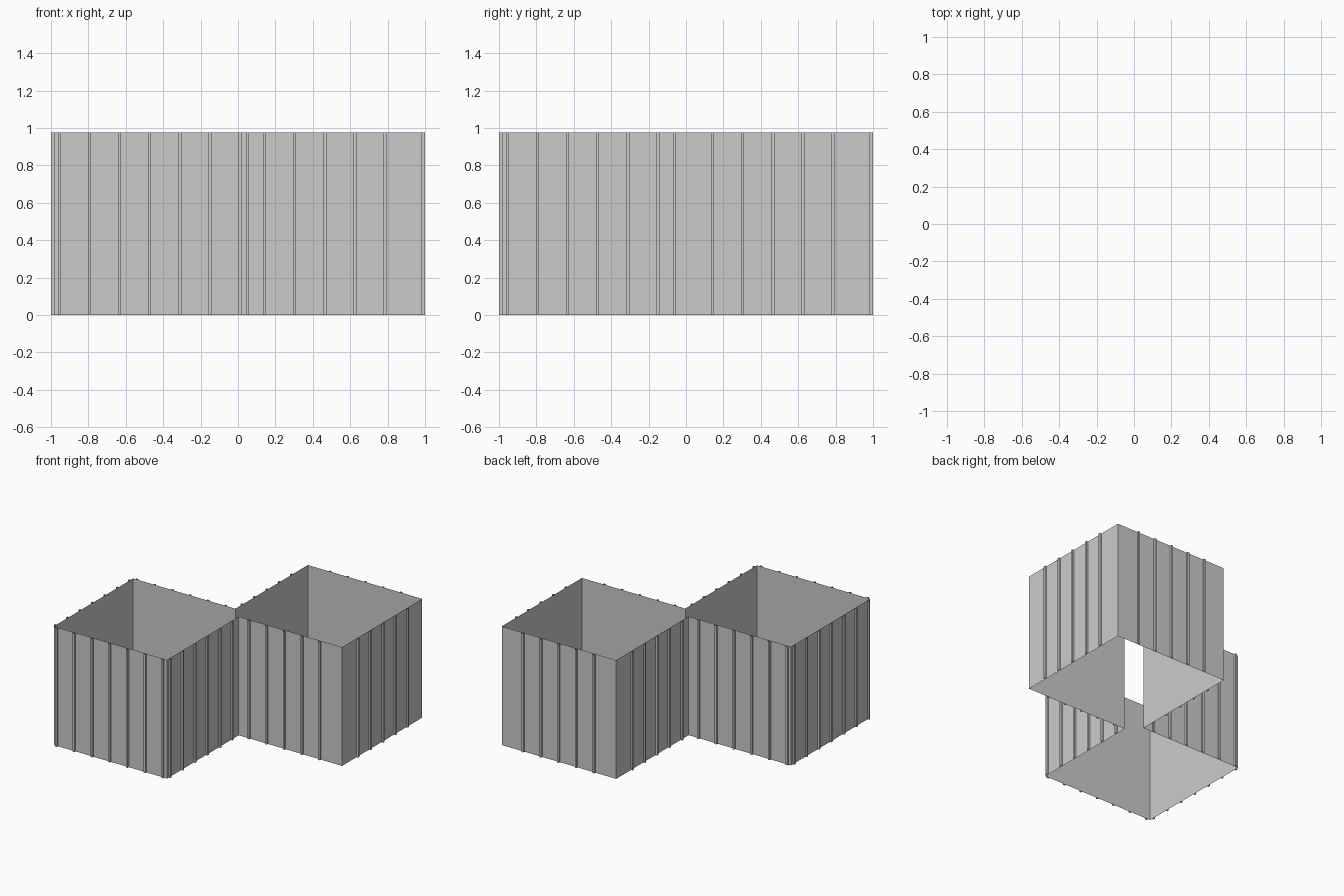
import bpy, bmesh

if "Cube" in bpy.data.objects:
    bpy.data.objects.remove(bpy.data.objects["Cube"])

HEIGHT = 0.975
RIB_W, RIB_D = 0.016, 0.015
A0, A1 = -0.985, 0.045      # front-left cell extents (same in x and y)
B0, B1 = -0.055, 0.985      # back-right cell extents
PITCH = 0.161


def sheets(name, paths, closed=False):
    """Raise thin open-ended sheets from plan outlines."""
    bm = bmesh.new()
    for path in paths:
        low = [bm.verts.new((x, y, 0)) for x, y in path]
        top = [bm.verts.new((x, y, HEIGHT)) for x, y in path]
        n = len(path)
        for i in range(n if closed else n - 1):
            j = (i + 1) % n
            bm.faces.new((low[i], low[j], top[j], top[i]))
    mesh = bpy.data.meshes.new(name)
    bm.to_mesh(mesh)
    bm.free()
    obj = bpy.data.objects.new(name, mesh)
    bpy.context.collection.objects.link(obj)
    return obj


def rib(pos, wall, side, along_x):
    """Plan of one U-shaped rib on the outside of a wall, wound outward."""
    h = RIB_W / 2
    out = wall + side * RIB_D
    pts = [(pos - h, wall), (pos - h, out), (pos + h, out), (pos + h, wall)]
    if side < 0:
        ordered = pts
    else:
        ordered = pts[::-1]
    if along_x:
        return ordered
    return [(b, a) for a, b in ordered[::-1]]


# Joined walls of the two overlapping square cells, open above and below
sheets("cell_walls", [[(A0, A0), (A1, A0), (A1, B0), (B1, B0),
                       (B1, B1), (B0, B1), (B0, A1), (A0, A1)]], closed=True)

# Vertical ribs along each outer wall
a_pos = [-0.955 + PITCH * k for k in range(7)]
b_pos = [0.142 + PITCH * k for k in range(5)]
for cell, runs in (
    ("front_cell", ((a_pos, A0, -1), (a_pos[:6], A1, 1))),
    ("back_cell", ((b_pos, B0, -1), (b_pos, B1, 1))),
):
    for positions, wall, side in runs:
        for along_x in (True, False):
            end = "low" if side < 0 else "high"
            axis = "x" if along_x else "y"
            sheets(f"{cell}_ribs_{end}_{axis}",
                   [rib(p, wall, side, along_x) for p in positions])
